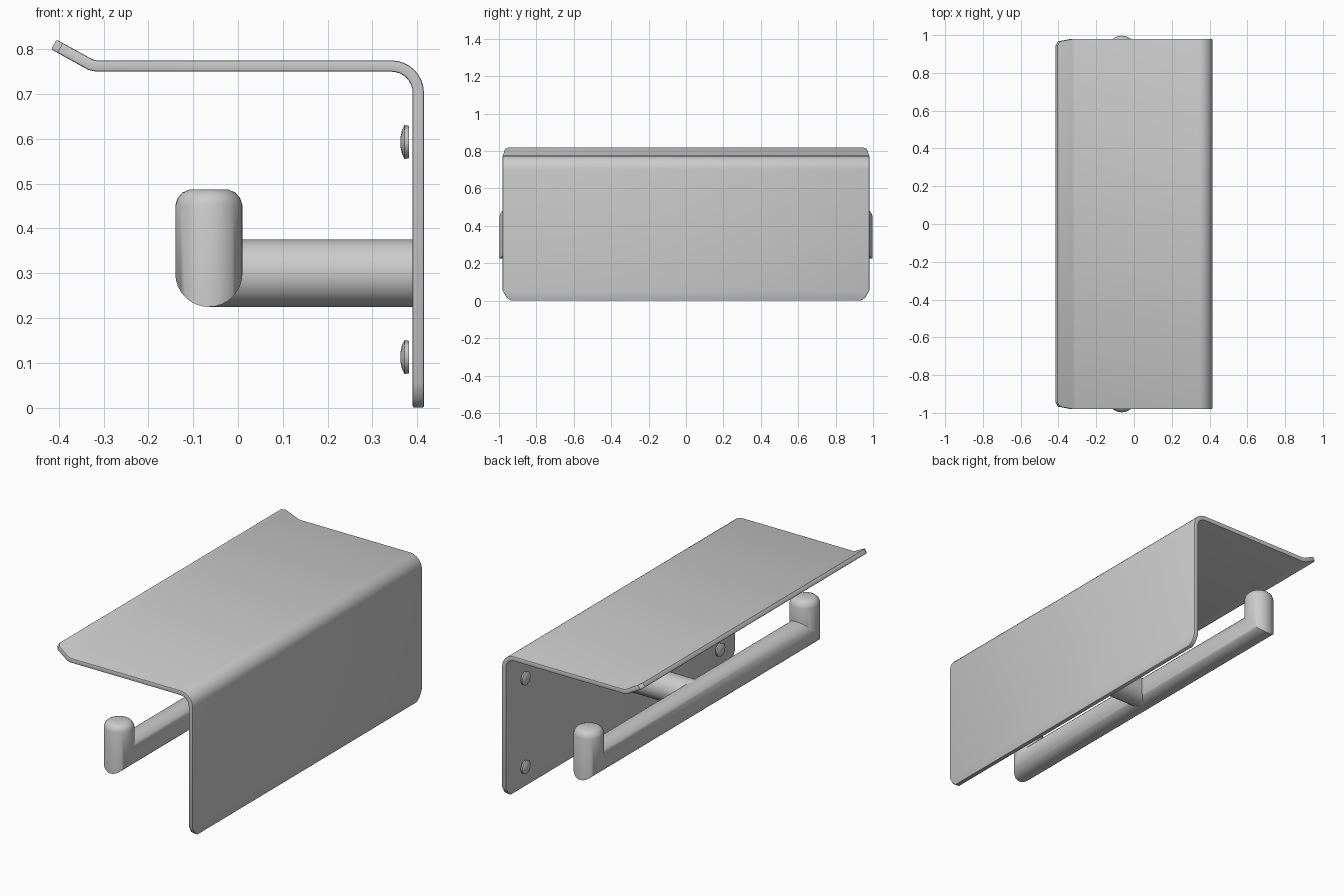
import bpy, bmesh
from math import pi, sin, cos, radians
from mathutils import Matrix, Vector

if "Cube" in bpy.data.objects:
    bpy.data.objects.remove(bpy.data.objects["Cube"])


def finish(name, bm, modifiers=(), angle=35):
    bmesh.ops.recalc_face_normals(bm, faces=bm.faces)
    mesh = bpy.data.meshes.new(name)
    bm.to_mesh(mesh)
    bm.free()
    ob = bpy.data.objects.new(name, mesh)
    bpy.context.collection.objects.link(ob)
    bpy.ops.object.select_all(action='DESELECT')
    ob.select_set(True)
    bpy.context.view_layer.objects.active = ob
    for kind, settings in modifiers:
        mod = ob.modifiers.new(kind.title(), kind)
        for key, value in settings.items():
            setattr(mod, key, value)
        bpy.ops.object.modifier_apply(modifier=mod.name)
    bpy.ops.object.shade_smooth_by_angle(angle=radians(angle))
    return ob


def skin(bm, rings):
    """Join successive closed rings and cap both ends."""
    rings = [[bm.verts.new(p) for p in ring] for ring in rings]
    for a, b in zip(rings, rings[1:]):
        for i in range(len(a)):
            j = (i + 1) % len(a)
            bm.faces.new((a[i], a[j], b[j], b[i]))
    bm.faces.new(rings[0][::-1])
    bm.faces.new(rings[-1])


# Bent sheet: back plate, rounded bend, shelf and raised lip (x, z, half width)
W, R, PX, PZ = 0.98, 0.06, 0.4025, 0.7625
stations = [(PX, 0.0, 0.935), (PX, 0.018, 0.96), (PX, 0.055, W)]
for i in range(9):
    a = i / 8 * pi / 2
    stations.append((PX - R + R * cos(a), PZ - R + R * sin(a), W))
stations += [(-0.315, PZ, W), (-0.33, 0.766, W),
             (-0.397, 0.803, 0.967), (-0.411, 0.811, 0.945)]
bm = bmesh.new()
rows = [(bm.verts.new((x, -w, z)), bm.verts.new((x, w, z))) for x, z, w in stations]
for a, b in zip(rows, rows[1:]):
    bm.faces.new((a[0], a[1], b[1], b[0]))
finish("bent_sheet", bm, [
    ('SOLIDIFY', dict(thickness=0.025, offset=0, use_even_offset=True)),
    ('BEVEL', dict(width=0.004, segments=2, limit_method='ANGLE', angle_limit=radians(50)))])

# Roll bar: one tube with mitred upturned ends (y, z, ring axis in yz, scale)
BX, BZ, BR, PY = -0.065, 0.30, 0.075, 0.922
half = [(PY, BZ, (-1, 1), 1), (PY, 0.452, (-1, 0), 1), (PY, 0.468, (-1, 0), 0.93),
        (PY, 0.48, (-1, 0), 0.79), (PY, 0.487, (-1, 0), 0.58)]
path = [(-y, z, (-n[0], n[1]), s) for y, z, n, s in reversed(half)] + half
rings = []
for y, z, n, s in path:
    ring = []
    for i in range(32):
        a = 2 * pi * i / 32
        off = Vector((cos(a), n[0] * sin(a), n[1] * sin(a))) * BR * s
        ring.append(Vector((BX, y, z)) + off)
    rings.append(ring)
bm = bmesh.new()
skin(bm, rings)
finish("roll_bar", bm, angle=50)

# Support arm from the back plate to the bar
bm = bmesh.new()
bmesh.ops.create_cone(bm, cap_ends=True, segments=32, radius1=BR, radius2=BR, depth=0.46,
                      matrix=Matrix.Translation((0.165, 0, BZ)) @ Matrix.Rotation(pi / 2, 4, 'Y'))
finish("support_arm", bm)

# Domed screw heads just in front of the back plate
for y in (-0.83, 0.83):
    for z in (0.113, 0.593):
        bm = bmesh.new()
        skin(bm, [[(x, y + r * cos(2 * pi * i / 8), z + r * sin(2 * pi * i / 8))
                   for i in range(8)]
                  for x, r in ((0.382, 0.036), (0.372, 0.038), (0.366, 0.027), (0.363, 0.012))])
        finish("screw_head", bm, angle=45)
